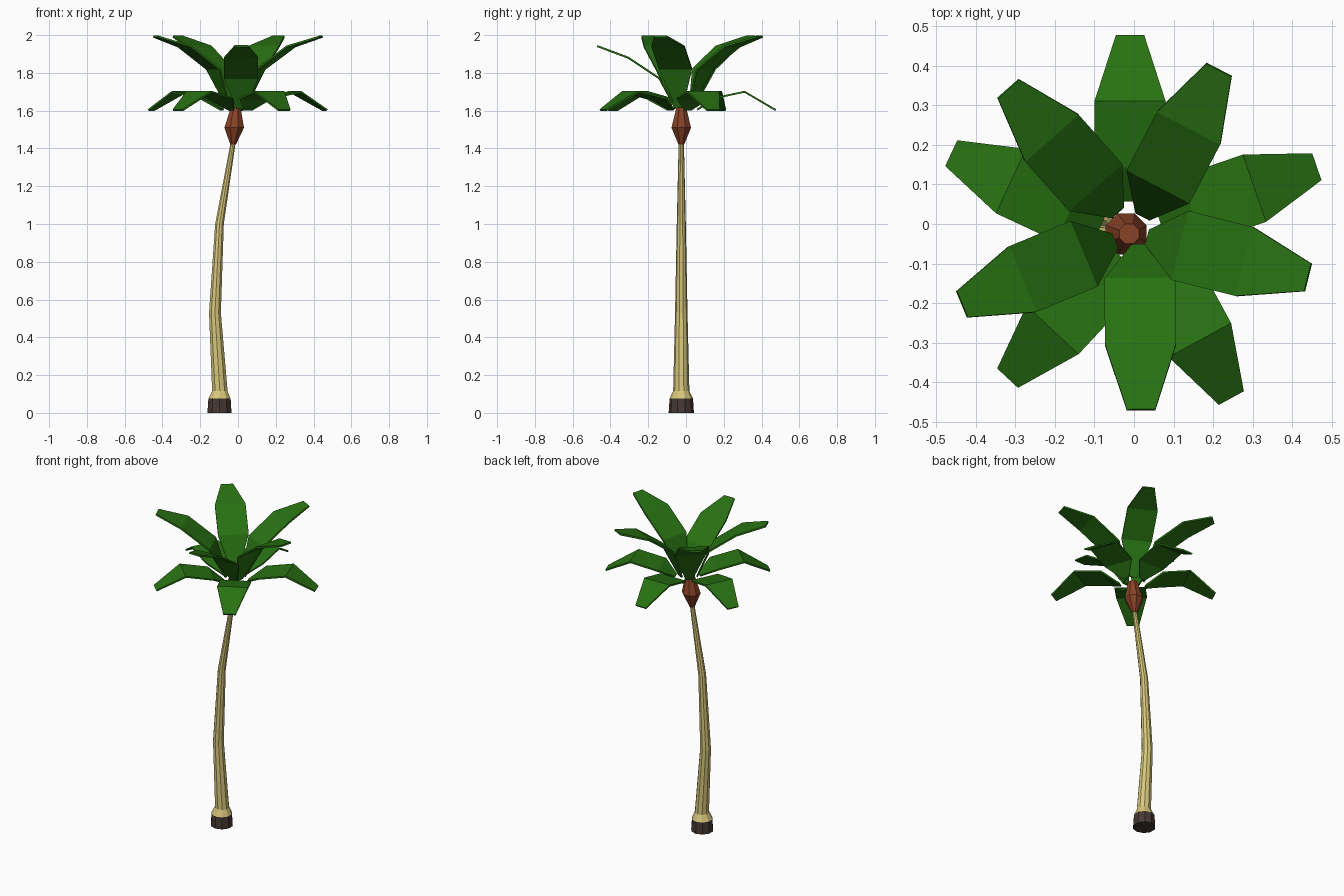
import bpy, bmesh
from math import cos, sin, pi, radians

cube = bpy.data.objects.get("Cube")
if cube:
    bpy.data.objects.remove(cube)


def material(name, rgb):
    m = bpy.data.materials.new(name)
    m.use_nodes = True
    m.diffuse_color = (*rgb, 1)
    m.node_tree.nodes["Principled BSDF"].inputs["Base Color"].default_value = (*rgb, 1)
    return m


leaf_green = material("leaf green", (0.021, 0.165, 0.006))
bark_tan = material("bark tan", (0.68, 0.57, 0.2))
heart_brown = material("heart brown", (0.25, 0.055, 0.02))
root_brown = material("root dark brown", (0.062, 0.041, 0.034))


def make_object(name, bm, mat):
    bmesh.ops.recalc_face_normals(bm, faces=bm.faces)
    mesh = bpy.data.meshes.new(name)
    bm.to_mesh(mesh)
    bm.free()
    mesh.materials.append(mat)
    obj = bpy.data.objects.new(name, mesh)
    bpy.context.collection.objects.link(obj)
    return obj


def loft(name, rings, sides, mat, y=-0.025):
    """Skin a stack of horizontal rings given as (centre x, z, radius)."""
    bm = bmesh.new()
    loops = []
    for x, z, r in rings:
        angles = [2 * pi * (i + 0.5) / sides for i in range(sides)]
        loops.append([bm.verts.new((x + r * cos(a), y + r * sin(a), z)) for a in angles])
    for low, high in zip(loops, loops[1:]):
        for i in range(sides):
            j = (i + 1) % sides
            bm.faces.new((low[i], low[j], high[j], high[i]))
    bm.faces.new(loops[0][::-1])
    bm.faces.new(loops[-1])
    return make_object(name, bm, mat)


# Trunk: dark foot, flared and curved stem, bulbous heart under the crown
loft("trunk_foot", [(-0.098, 0, 0.067), (-0.098, 0.075, 0.062)], 10, root_brown)
loft("trunk", [(-0.098, 0.075, 0.062), (-0.096, 0.115, 0.043), (-0.122, 0.53, 0.033),
               (-0.098, 1.0, 0.024), (-0.026, 1.43, 0.014)], 10, bark_tan)
loft("crown_heart", [(-0.026, 1.42, 0.016), (-0.02, 1.51, 0.056), (-0.012, 1.62, 0.027)],
     8, heart_brown)

# Leaf outline: distance back from the tip and half width
OUTLINE = [(0.415, 0.02), (0.33, 0.09), (0.165, 0.09), (0, 0.036)]


def leaf(name, tip, degrees, heights):
    """Folded leaf blade running back from its tip along one direction."""
    a = radians(degrees)
    bm = bmesh.new()
    rows = []
    for (back, half), z in zip(OUTLINE, heights):
        x, y = tip[0] - back * cos(a), tip[1] - back * sin(a)
        rows.append([bm.verts.new((x - s * half * sin(a), y + s * half * cos(a), z))
                     for s in (-1, 1)])
    for p, q in zip(rows, rows[1:]):
        bm.faces.new((p[0], q[0], q[1], p[1]))
    obj = make_object(name, bm, leaf_green)
    thick = obj.modifiers.new("thickness", "SOLIDIFY")
    thick.thickness = 0.01
    thick.offset = 0


# Upper leaves rise outward; the front one sits a little lower
RISING = (1.62, 1.82, 1.94, 1.992)
FRONT = (1.61, 1.77, 1.88, 1.942)
upper = [("back_right", (-0.318, 0.342), 131.5, RISING),
         ("back_left", (0.215, 0.39), 62.5, RISING),
         ("left", (0.44, -0.135), -14, RISING),
         ("front", (0.018, -0.47), -89.5, FRONT),
         ("right", (-0.435, -0.203), 202.5, RISING)]
for side, tip, angle, heights in upper:
    leaf("upper_leaf_" + side, tip, angle, heights)

# Lower leaves arch over and droop at the tip
DROOPING = (1.605, 1.665, 1.7, 1.603)
lower = [("back", (-0.01, 0.475), 90), ("right", (-0.46, 0.178), 155),
         ("left", (0.46, 0.144), 19), ("front_right", (-0.318, -0.388), 227),
         ("front_left", (0.245, -0.438), 298.5)]
for side, tip, angle in lower:
    leaf("lower_leaf_" + side, tip, angle, DROOPING)
